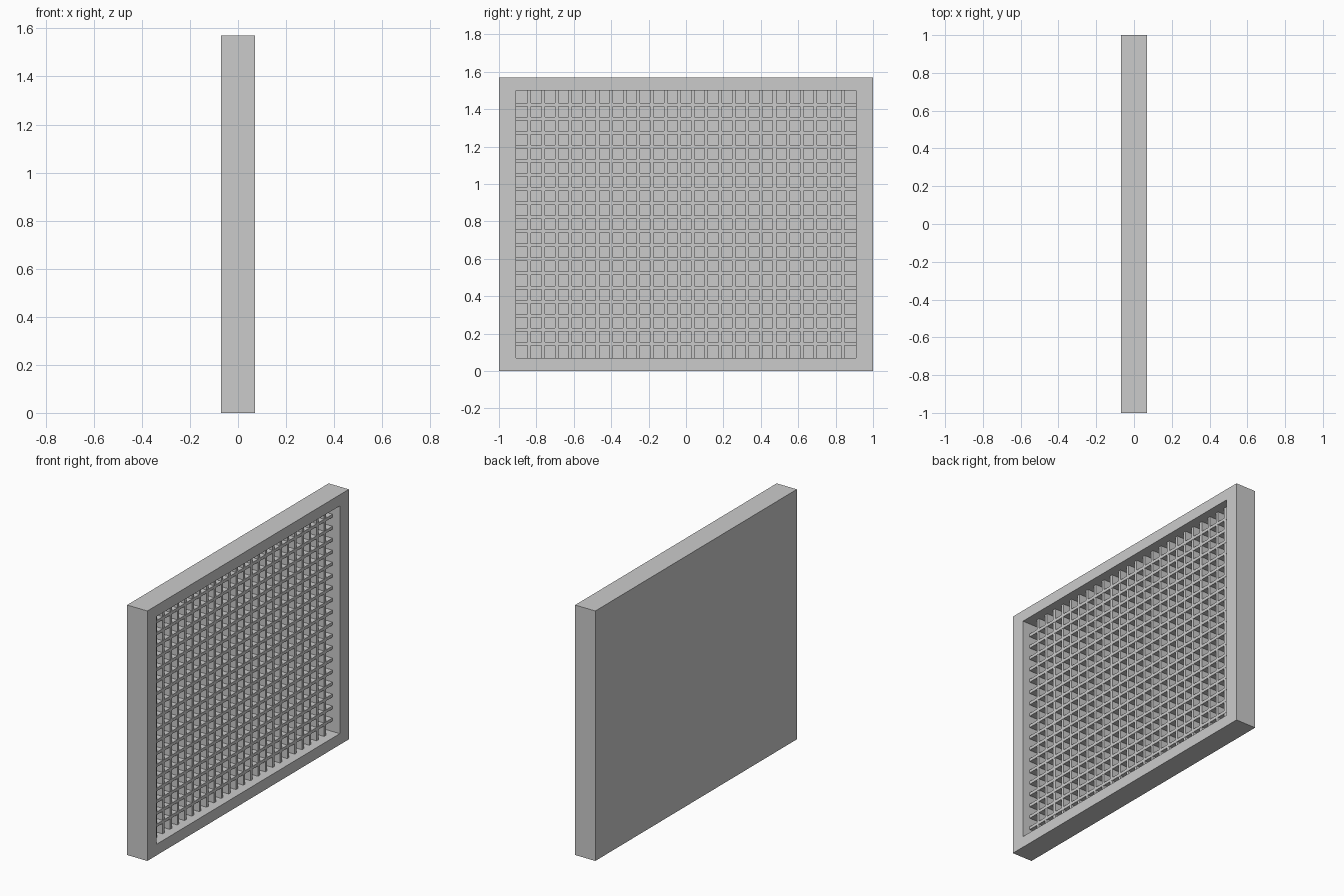
import bpy

cube = bpy.data.objects.get("Cube")
if cube:
    bpy.data.objects.remove(cube, do_unlink=True)

# Overall size
DEPTH, WIDTH, HEIGHT = 0.14, 2.0, 1.57
HALF_OPEN = 0.91            # half width of the opening
SILL, HEAD = 0.07, 1.50     # bottom and top of the opening
BACK = -0.05                # inner face of the back panel
FRONT = 0.018               # front of the recessed grid
BAR = 0.019                 # bar thickness
COLUMNS, ROWS = 25, 19

grey = bpy.data.materials.new("plain grey")
grey.use_nodes = True
colour = (0.6, 0.6, 0.6, 1)
grey.diffuse_color = colour
grey.node_tree.nodes["Principled BSDF"].inputs["Base Color"].default_value = colour


def box(name, low, high):
    """Add a box spanning two opposite corners."""
    centre = [(a + b) / 2 for a, b in zip(low, high)]
    bpy.ops.mesh.primitive_cube_add(size=1, location=centre)
    ob = bpy.context.object
    ob.name = name
    ob.scale = [b - a for a, b in zip(low, high)]
    bpy.ops.object.transform_apply(location=False, rotation=False, scale=True)
    ob.data.materials.append(grey)
    return ob


def boolean(target, other, operation):
    mod = target.modifiers.new(operation.lower(), "BOOLEAN")
    mod.operation = operation
    mod.solver = "EXACT"
    mod.object = other
    other.hide_render = True
    other.hide_set(True)


def repeat(ob, count, offset):
    mod = ob.modifiers.new("repeat", "ARRAY")
    mod.count = count
    mod.use_relative_offset = False
    mod.use_constant_offset = True
    mod.constant_offset_displace = offset


# Frame and back panel: a block with a recess open to the right
frame = box("frame", (-DEPTH / 2, -WIDTH / 2, 0), (DEPTH / 2, WIDTH / 2, HEIGHT))
recess = box("recess_cutter", (BACK, -HALF_OPEN, SILL), (DEPTH, HALF_OPEN, HEAD))
boolean(frame, recess, "DIFFERENCE")

# Vertical bars of the grid
pitch = 2 * HALF_OPEN / COLUMNS
y = -HALF_OPEN + pitch
bars = box("vertical_bars", (BACK, y - BAR / 2, SILL), (FRONT, y + BAR / 2, HEAD))
repeat(bars, COLUMNS - 1, (0, pitch, 0))

# Horizontal slats of the grid
pitch = (HEAD - SILL) / ROWS
z = SILL + pitch
slats = box("horizontal_slats", (BACK, -HALF_OPEN, z - BAR / 2),
            (FRONT + 0.001, HALF_OPEN, z + BAR / 2))
repeat(slats, ROWS - 1, (0, 0, pitch))
